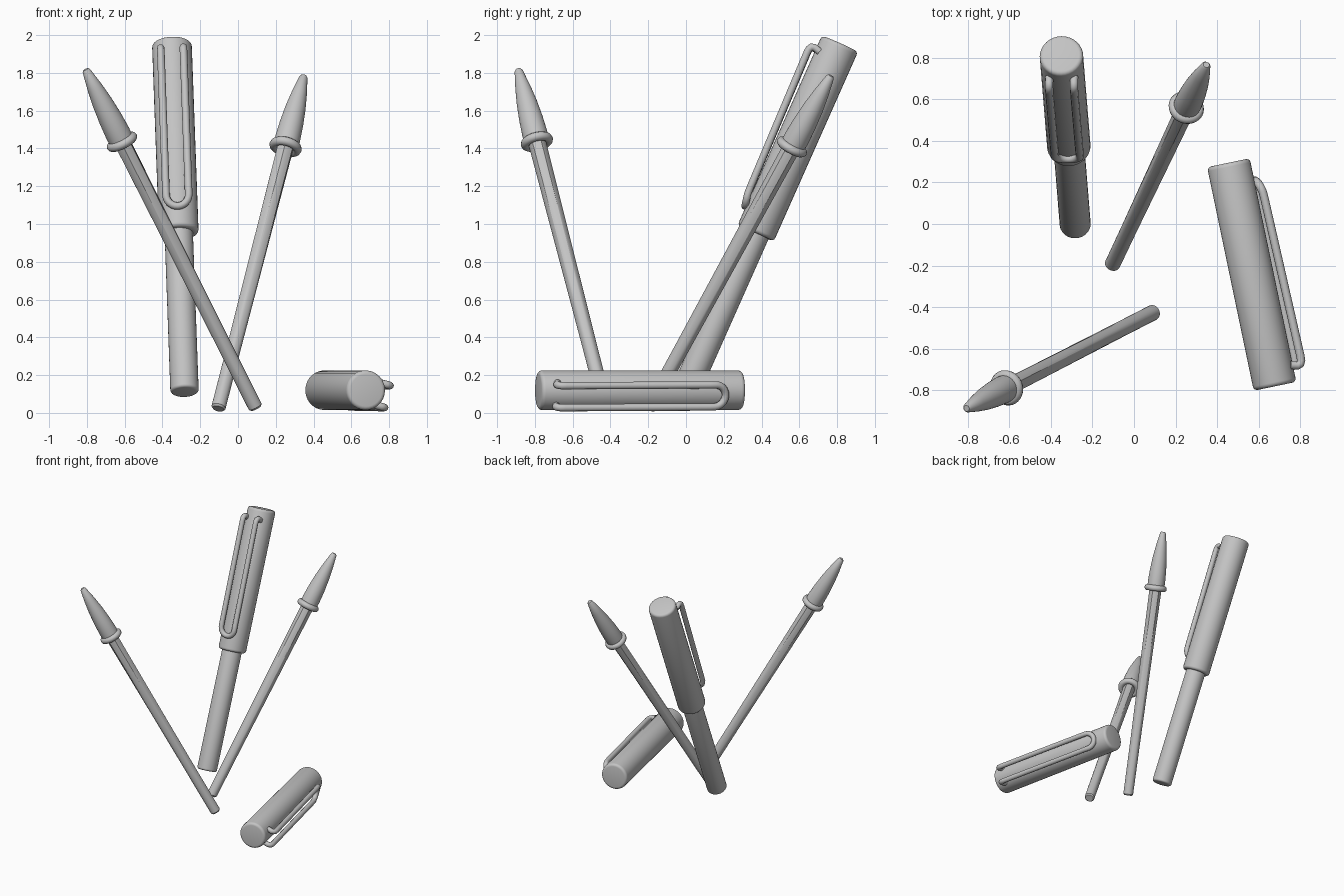
import bpy, bmesh, math
from mathutils import Vector, Matrix

cube = bpy.data.objects.get("Cube")
if cube:
    bpy.data.objects.remove(cube, do_unlink=True)

grey = bpy.data.materials.new("plain_grey")
grey.use_nodes = True
colour = (0.55, 0.55, 0.55, 1)
grey.diffuse_color = colour
grey.node_tree.nodes["Principled BSDF"].inputs["Base Color"].default_value = colour


def frame(start, end, out):
    """Matrix with its z running from start to end and its x facing out."""
    start = Vector(start)
    z = (Vector(end) - start).normalized()
    x = Vector(out)
    x = (x - z * x.dot(z)).normalized()
    m = Matrix((x, z.cross(x), z)).transposed().to_4x4()
    m.translation = start
    return m


def finish(name, data, matrix):
    data.materials.append(grey)
    obj = bpy.data.objects.new(name, data)
    bpy.context.collection.objects.link(obj)
    obj.matrix_world = matrix
    return obj


def loft(name, rings, matrix, sides=32):
    """Join rings of (radius, height, hexness) into a closed solid."""
    bm = bmesh.new()
    loops = []
    for radius, height, hexness in rings:
        loop = []
        for i in range(sides):
            a = math.tau * i / sides
            off = (a + math.pi / 6) % (math.pi / 3) - math.pi / 6
            flat = math.cos(math.pi / 6) / math.cos(off)
            r = radius * (1 + hexness * (flat - 1))
            loop.append(bm.verts.new((r * math.cos(a), r * math.sin(a), height)))
        loops.append(loop)
    for low, high in zip(loops, loops[1:]):
        for i in range(sides):
            j = (i + 1) % sides
            bm.faces.new((low[i], low[j], high[j], high[i]))
    bm.faces.new(loops[0][::-1])
    bm.faces.new(loops[-1])
    mesh = bpy.data.meshes.new(name)
    bm.to_mesh(mesh)
    bm.free()
    obj = finish(name, mesh, matrix)
    bpy.ops.object.select_all(action="DESELECT")
    obj.select_set(True)
    bpy.context.view_layer.objects.active = obj
    bpy.ops.object.shade_smooth_by_angle(angle=math.radians(25))
    return obj


def rounded(radius, low, high, bevel):
    """Cylinder rings with rounded rims."""
    arc = [math.pi / 2 * i / 4 for i in range(5)]
    end = [(radius - bevel * (1 - math.cos(a)), bevel * (1 - math.sin(a))) for a in arc]
    return ([(r, low + h, 0) for r, h in end[::-1]] +
            [(r, high - h, 0) for r, h in end])


def tube(name, points, radius, matrix, closed=False):
    curve = bpy.data.curves.new(name, "CURVE")
    curve.dimensions = "3D"
    curve.bevel_depth = radius
    curve.bevel_resolution = 3
    curve.use_fill_caps = True
    spline = curve.splines.new("POLY")
    spline.points.add(len(points) - 1)
    for p, co in zip(spline.points, points):
        p.co = (*co, 1)
    spline.use_smooth = True
    spline.use_cyclic_u = closed
    return finish(name, curve, matrix)


def refill(name, base, tip):
    # hexagonal shaft that becomes round, collar and bullet nose
    m = frame(base, tip, (1, 0, 0))
    loft(name + "_shaft", [(0.03, 0, 0), (0.038, 0.01, 0), (0.039, 0.4, 0.2),
                           (0.047, 1.62, 1)], m, 24)
    circle = [(0.063 * math.cos(math.tau * i / 32),
               0.063 * math.sin(math.tau * i / 32), 1.62) for i in range(32)]
    tube(name + "_collar", circle, 0.024, m, True)
    nose = [(0.064, 1.61), (0.067, 1.67), (0.063, 1.76), (0.054, 1.86),
            (0.041, 1.95), (0.022, 2.05), (0.015, 2.06)]
    loft(name + "_nose", [(r, h, 0) for r, h in nose], m)


def cap(name, mouth, closed_end, out):
    # capped cylinder with a bent wire clip
    m = frame(mouth, closed_end, out)
    loft(name + "_cylinder", rounded(0.105, 0, 1.1, 0.02), m)
    side = [(0.08, 0.06, 1.015), (0.115, 0.06, 1.025), (0.13, 0.06, 1.02),
            (0.138, 0.06, 1.005), (0.139, 0.06, 0.98), (0.124, 0.06, 0.2)]
    bend = []
    for i in range(13):
        a = math.pi * i / 12
        bend.append((0.122 - 0.012 * math.sin(a), 0.06 * math.cos(a),
                     0.17 - 0.06 * math.sin(a)))
    mirrored = [(x, -y, z) for x, y, z in side[::-1]]
    tube(name + "_clip", side + bend + mirrored, 0.02, m)


refill("left_refill", (0.095, -0.425, 0.025), (-0.81, -0.89, 1.825))
refill("right_refill", (-0.105, -0.197, 0.022), (0.35, 0.77, 1.79))

# closed pen: barrel inside its cap
bottom, top = Vector((-0.283, -0.005, 0.11)), Vector((-0.35, 0.815, 1.955))
loft("pen_barrel", rounded(0.075, 0, 1.2, 0.015), frame(bottom, top, (0, -1, 0)))
mouth = top + (bottom - top).normalized() * 1.1
cap("pen_cap", mouth, top, (0, -1, 0))

# loose cap lying on its side
cap("loose_cap", (0.455, 0.295, 0.12), (0.68, -0.785, 0.12), (1, 0, -0.25))
